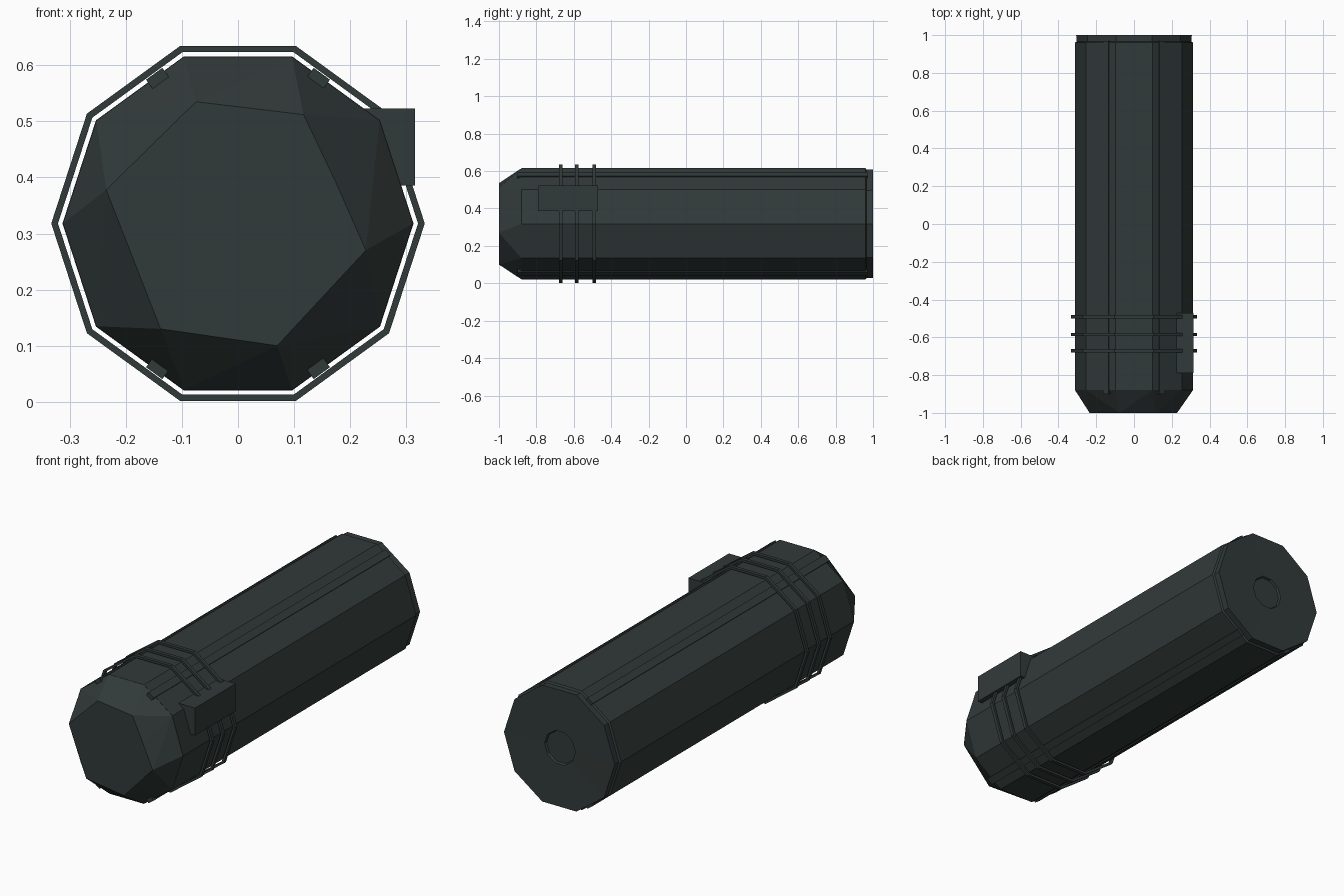
import bpy, bmesh, math
from mathutils import Vector, Matrix

if "Cube" in bpy.data.objects:
    bpy.data.objects.remove(bpy.data.objects["Cube"])

CZ = 0.318  # height of the long axis

paint = bpy.data.materials.new("dark green grey")
paint.diffuse_color = (0.031, 0.042, 0.041, 1)
paint.use_nodes = True
paint.node_tree.nodes["Principled BSDF"].inputs["Base Color"].default_value = paint.diffuse_color


def finish(name, bm):
    bmesh.ops.recalc_face_normals(bm, faces=bm.faces)
    me = bpy.data.meshes.new(name)
    bm.to_mesh(me)
    bm.free()
    me.materials.append(paint)
    ob = bpy.data.objects.new(name, me)
    bpy.context.collection.objects.link(ob)
    return ob


def decagon(r):
    return [(r * math.cos(math.tau * i / 10), CZ + r * math.sin(math.tau * i / 10)) for i in range(10)]


def loft(name, sections, closed=False):
    """Bridge decagon sections given as (radius, y)."""
    bm = bmesh.new()
    loops = [[bm.verts.new((x, y, z)) for x, z in decagon(r)] for r, y in sections]
    pairs = list(zip(loops, loops[1:]))
    if closed:
        pairs.append((loops[-1], loops[0]))
    else:
        bm.faces.new(loops[0])
        bm.faces.new(loops[-1])
    for a, b in pairs:
        for i in range(10):
            j = (i + 1) % 10
            bm.faces.new((a[i], a[j], b[j], b[i]))
    return finish(name, bm)


def box(name, size, matrix):
    bm = bmesh.new()
    bmesh.ops.create_cube(bm, size=1, matrix=matrix @ Matrix.Diagonal((*size, 1)))
    return finish(name, bm)


# main tube with stepped rear cap and a shallow central socket
loft("body", [(0.313, -0.88), (0.313, 0.96), (0.304, 0.965), (0.306, 1.0),
              (0.085, 0.995), (0.08, 0.985)])

# faceted nose: hull from the tube section to an irregular front face
front = [(-0.15, 0.455), (-0.075, 0.535), (0.117, 0.512), (0.175, 0.39), (0.228, 0.27),
         (0.07, 0.1), (-0.138, 0.13), (-0.235, 0.378)]
bm = bmesh.new()
for x, z in decagon(0.312):
    bm.verts.new((x, -0.88, z))
for x, z in front:
    bm.verts.new((x, -1.0, z))
bmesh.ops.convex_hull(bm, input=bm.verts)
bmesh.ops.dissolve_limit(bm, angle_limit=0.01, verts=bm.verts, edges=bm.edges)
finish("nose", bm)

# long raised rails on the four diagonal facets
for sx in (-1, 1):
    for sz in (-1, 1):
        m = Matrix.Translation((sx * 0.143, 0.03, CZ + sz * 0.258)) @ Matrix.Rotation(-sx * sz * math.radians(36), 4, 'Y')
        m = Matrix.Translation((sx * 0.143, 0.035, CZ + sz * 0.258)) @ Matrix.Rotation(sx * sz * math.radians(36), 4, 'Y')
        box("rail", (0.036, 1.87, 0.022), m)

# three thin bands standing just off the tube
for y in (-0.67, -0.585, -0.49):
    loft("band", [(0.333, y - 0.009), (0.333, y + 0.009), (0.321, y + 0.009), (0.321, y - 0.009)], closed=True)

# side box under the bands
box("side_box", (0.116, 0.32, 0.137), Matrix.Translation((0.258, -0.63, 0.4545)))
